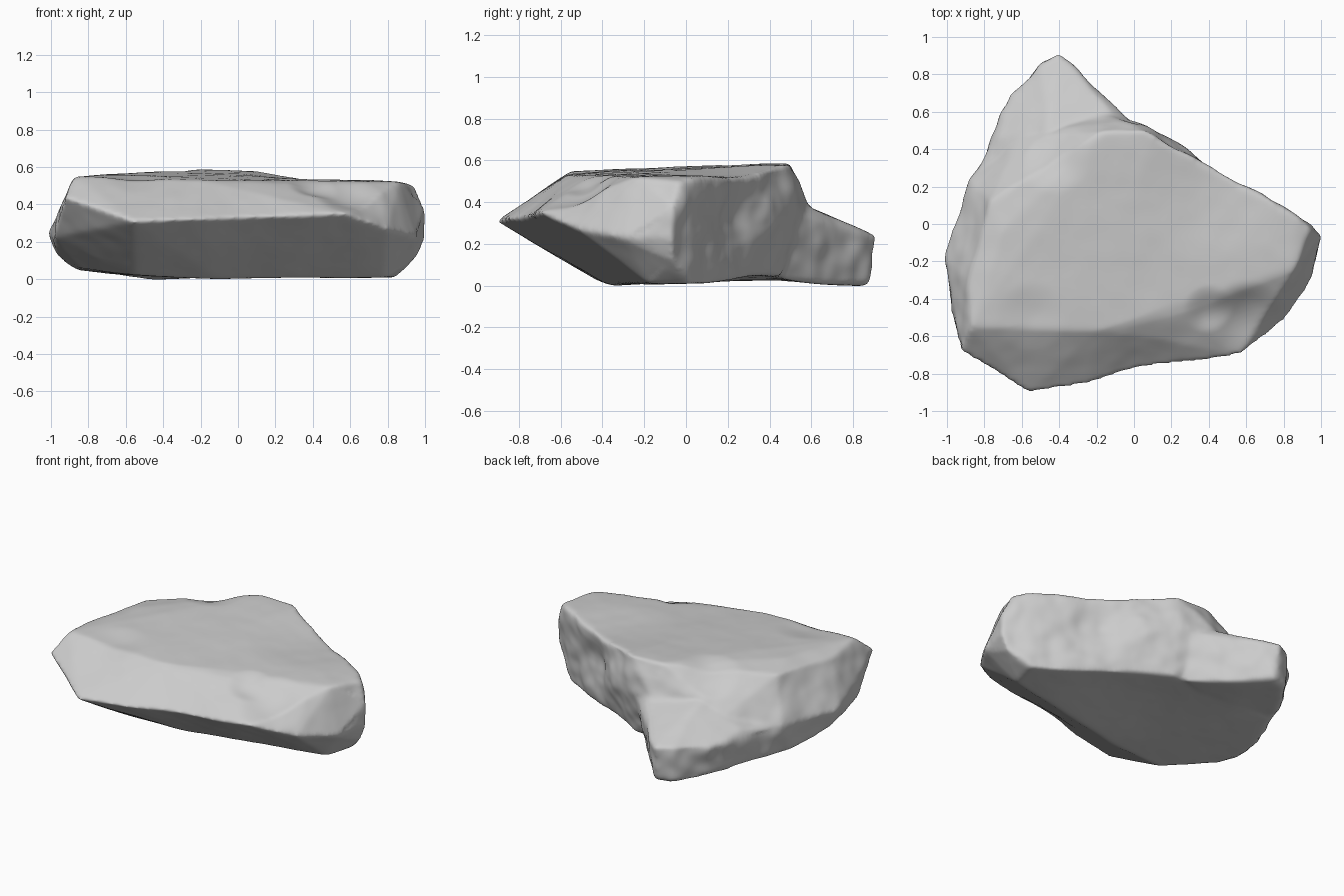
import bpy
import bmesh
from mathutils import Vector, noise

cube = bpy.data.objects.get("Cube")
if cube:
    bpy.data.objects.remove(cube, do_unlink=True)

# Main slab, given by its rims from top to bottom
top_rim = [(-.87, -.55, .55), (-.2, -.57, .53), (.3, -.47, .51), (.86, -.24, .52),
           (.94, -.03, .5), (.86, .05, .52), (.06, .5, .58), (-.16, .5, .59), (-.71, -.05, .56),
           (-.77, .12, .53), (-.89, -.3, .52)]
waist_rim = [(-.93, -.68, .44), (-.56, -.91, .31), (-.2, -.84, .32), (.57, -.7, .35),
             (.8, -.52, .27), (.95, -.3, .23), (1.01, -.07, .24), (.96, -.06, .12),
             (1, -.06, .38), (.07, .53, .35), (-.15, .6, .38), (-.62, .45, .35),
             (-.89, .24, .25), (-1.01, -.2, .25), (-.99, -.42, .22), (-.96, -.15, .12)]
base_rim = [(-.55, -.42, .02), (-.85, -.2, .06), (-.1, -.36, 0), (.78, -.18, .01),
            (.84, .02, .01), (.06, .45, .02), (-.86, .15, .05), (-.7, .44, .03)]

# Low step that runs out to the back corner
back_step = [(0, .54, .33), (-.13, .61, .37), (-.45, .5, .41), (-.4, .91, .24), (-.5, .86, .24),
             (-.66, .69, .23), (-.74, .46, .28), (-.88, .22, .25), (-.85, .2, .06),
             (-.39, .87, 0), (-.5, .84, 0), (-.63, .67, .02), (-.02, .47, .01)]

# Chips and hollows: centre, radius, push
dents = [((.6, -.5, .45), .22, (0, .02, -.035)),
         ((.4, -.46, .5), .14, (0, 0, -.03)),
         ((.08, -.79, .33), .35, (0, .03, 0)),
         ((-.55, -.5, .54), .2, (0, 0, -.015)),
         ((.42, .2, .55), .42, (0, 0, -.03)),
         ((-.42, .36, .55), .2, (0, 0, -.03)),
         ((.5, .26, .3), .3, (-.02, -.03, 0)),
         ((.1, .2, 0), .6, (0, 0, .035))]


def add_hull(bm, points):
    """Add a closed convex block around the points."""
    block = bmesh.new()
    for p in points:
        block.verts.new(p)
    result = bmesh.ops.convex_hull(block, input=block.verts)
    loose = {e for e in result["geom_interior"] + result["geom_unused"]
             if isinstance(e, bmesh.types.BMVert)}
    bmesh.ops.delete(block, geom=list(loose), context='VERTS')
    bmesh.ops.recalc_face_normals(block, faces=block.faces)
    part = bpy.data.meshes.new("block")
    block.to_mesh(part)
    block.free()
    bm.from_mesh(part)
    bpy.data.meshes.remove(part)


bm = bmesh.new()
add_hull(bm, top_rim + waist_rim + base_rim)
add_hull(bm, back_step)
mesh = bpy.data.meshes.new("rock_slab")
bm.to_mesh(mesh)
bm.free()
rock = bpy.data.objects.new("rock_slab", mesh)
bpy.context.collection.objects.link(rock)

# Fuse the blocks and wear the edges
remesh = rock.modifiers.new("fuse", 'REMESH')
remesh.mode = 'VOXEL'
remesh.voxel_size = .016
wear = rock.modifiers.new("wear", 'SMOOTH')
wear.factor = .5
wear.iterations = 7
bpy.context.view_layer.objects.active = rock
rock.select_set(True)
for name in ("fuse", "wear"):
    bpy.ops.object.modifier_apply(modifier=name)
mesh = rock.data

# Chip the surface; broken sides are rougher than the split top and base
bm = bmesh.new()
bm.from_mesh(mesh)
bm.normal_update()
moves = []
for v in bm.verts:
    n = v.normal
    side = 1 - abs(n.z)
    back = 1 if n.y > -.3 else .2
    rough = .003 + .018 * side * back
    lumps = noise.noise(v.co * 4) + .5 * noise.noise(v.co * 10)
    move = n * (lumps * rough)
    for centre, radius, push in dents:
        d = (v.co - Vector(centre)).length / radius
        if d < 1:
            move += Vector(push) * (1 - d * d) ** 2
    moves.append(move)
for v, move in zip(bm.verts, moves):
    v.co += move
for f in bm.faces:
    f.smooth = True
bm.to_mesh(mesh)
bm.free()

# Plain grey stone
stone = bpy.data.materials.new("grey_stone")
stone.use_nodes = True
colour = (.6, .6, .6, 1)
stone.diffuse_color = colour
stone.node_tree.nodes["Principled BSDF"].inputs["Base Color"].default_value = colour
mesh.materials.clear()
mesh.materials.append(stone)
